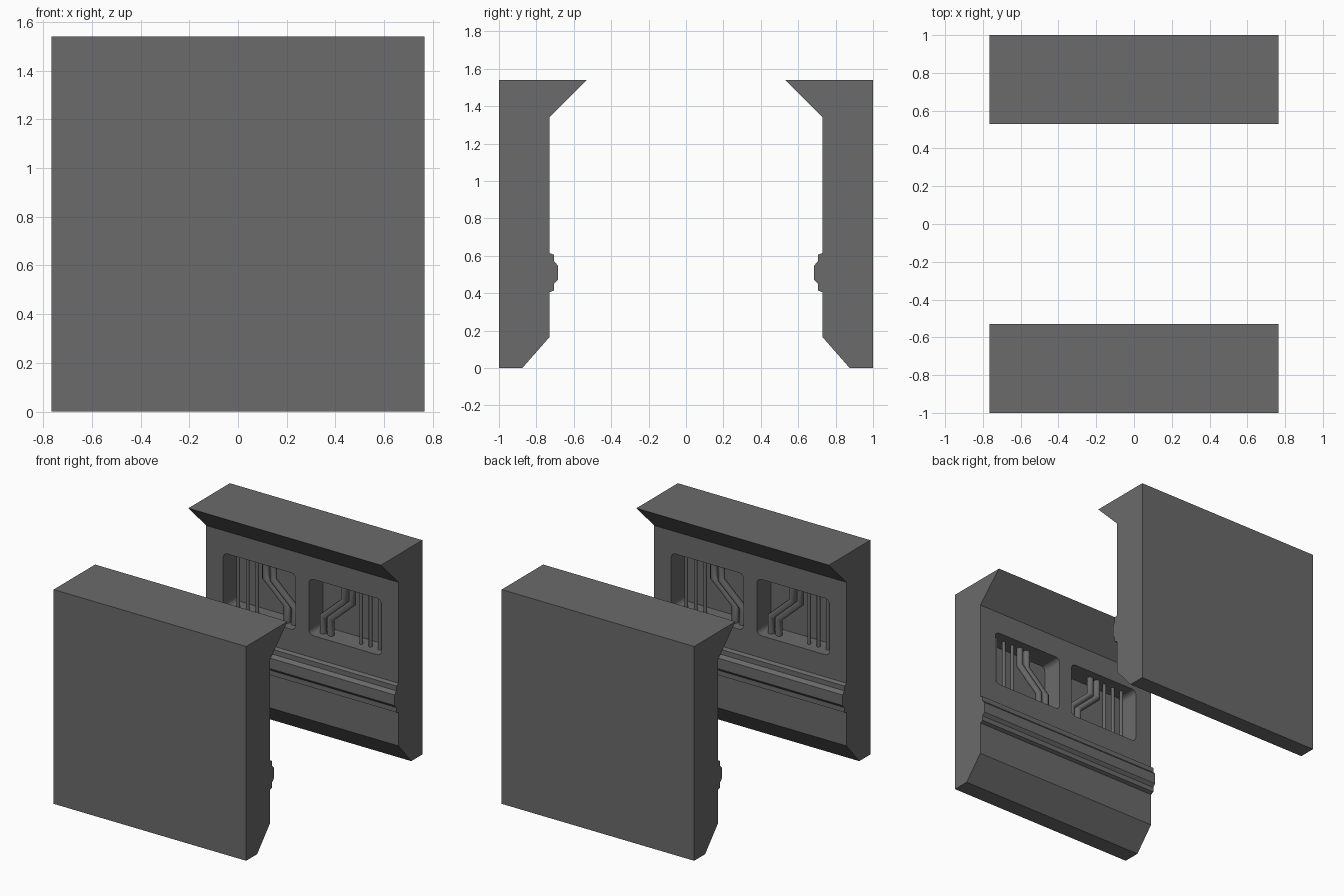
import bpy, bmesh, math
from mathutils import Vector

if "Cube" in bpy.data.objects:
    bpy.data.objects.remove(bpy.data.objects["Cube"])

HALF_W = 0.765
FACE_Y = 0.73      # inner wall face
DEPTH = 0.16       # recess depth

grey = bpy.data.materials.new("dark grey")
grey.use_nodes = True
colour = (0.145, 0.145, 0.145, 1)
grey.diffuse_color = colour
grey.node_tree.nodes["Principled BSDF"].inputs["Base Color"].default_value = colour


def make_object(name, bm):
    bmesh.ops.recalc_face_normals(bm, faces=bm.faces)
    mesh = bpy.data.meshes.new(name)
    bm.to_mesh(mesh)
    bm.free()
    mesh.materials.append(grey)
    obj = bpy.data.objects.new(name, mesh)
    bpy.context.collection.objects.link(obj)
    return obj


def extrude_outline(name, points, vector):
    bm = bmesh.new()
    face = bm.faces.new([bm.verts.new(p) for p in points])
    new = bmesh.ops.extrude_face_region(bm, geom=[face])["geom"]
    moved = [g for g in new if isinstance(g, bmesh.types.BMVert)]
    bmesh.ops.translate(bm, verts=moved, vec=vector)
    return make_object(name, bm)


def rounded_window(x0, x1, z0, z1, r, y, steps=4):
    corners = [(x1 - r, z1 - r), (x0 + r, z1 - r), (x0 + r, z0 + r), (x1 - r, z0 + r)]
    points = []
    for i, (cx, cz) in enumerate(corners):
        for k in range(steps + 1):
            a = math.pi / 2 * (i + k / steps)
            points.append((cx + r * math.cos(a), y, cz + r * math.sin(a)))
    return points


def tube(name, path, y, radius, sides=12):
    """Mitred tube along a path of (x, z) points."""
    bm = bmesh.new()
    pts = [Vector(p) for p in path]
    rings = []
    for i, p in enumerate(pts):
        d_in = (p - pts[max(i - 1, 0)]).normalized() if i else (pts[1] - p).normalized()
        d_out = (pts[i + 1] - p).normalized() if i < len(pts) - 1 else d_in
        t = (d_in + d_out).normalized()
        side = Vector((-t.y, t.x)) / t.dot(d_in)
        ring = []
        for k in range(sides):
            a = 2 * math.pi * k / sides
            q = p + side * radius * math.cos(a)
            ring.append(bm.verts.new((q.x, y + radius * math.sin(a), q.y)))
        rings.append(ring)
    for a, b in zip(rings, rings[1:]):
        for k in range(sides):
            n = (k + 1) % sides
            bm.faces.new((a[k], a[n], b[n], b[k])).smooth = True
    bm.faces.new(rings[0])
    bm.faces.new(rings[-1])
    return make_object(name, bm)


# Wall with overhanging top, moulded rail and tapered foot
profile = [(1, 0), (1, 1.54), (0.53, 1.54), (FACE_Y, 1.34),
           (FACE_Y, 0.615), (0.705, 0.605), (0.705, 0.57), (0.685, 0.548),
           (0.685, 0.472), (0.705, 0.45), (0.705, 0.415), (FACE_Y, 0.405),
           (FACE_Y, 0.165), (0.875, 0)]
wall = extrude_outline("back_wall", [(-HALF_W, y, z) for y, z in profile],
                       (2 * HALF_W, 0, 0))

# Two rounded recesses cut into the inner face
for side in (-1, 1):
    x0, x1 = sorted((side * 0.053, side * 0.63))
    cutter = extrude_outline("recess_cutter",
                             rounded_window(x0, x1, 0.775, 1.18, 0.035, FACE_Y - 0.03),
                             (0, DEPTH + 0.03, 0))
    cutter.hide_render = True
    cut = wall.modifiers.new("recess", "BOOLEAN")
    cut.operation = "DIFFERENCE"
    cut.solver = "EXACT"
    cut.object = cutter
    bpy.context.view_layer.update()
    evaluated = wall.evaluated_get(bpy.context.evaluated_depsgraph_get())
    wall.data = bpy.data.meshes.new_from_object(evaluated)
    wall.modifiers.clear()
    bpy.data.objects.remove(cutter)
wall.data.materials.clear()
wall.data.materials.append(grey)

# Straight and bent pipes inside each recess
parts = [wall]
PIPE_Y = FACE_Y + 0.078
LOW, HIGH = 0.765, 1.19
for side, label in ((-1, "right"), (1, "left")):
    for x in (0.413, 0.488, 0.563):
        parts.append(tube("back_thin_pipe_" + label,
                          [(side * x, LOW), (side * x, HIGH)], PIPE_Y, 0.012))
    for top, bottom in ((0.345, 0.175), (0.285, 0.115)):
        path = [(side * bottom, LOW), (side * bottom, 0.895),
                (side * top, 1.05), (side * top, HIGH)]
        parts.append(tube("back_bent_pipe_" + label, path, PIPE_Y, 0.023))

# Front wall: the same parts turned half way round
for part in parts:
    twin = part.copy()
    twin.name = part.name.replace("back", "front", 1)
    twin.rotation_euler.z = math.pi
    bpy.context.collection.objects.link(twin)
